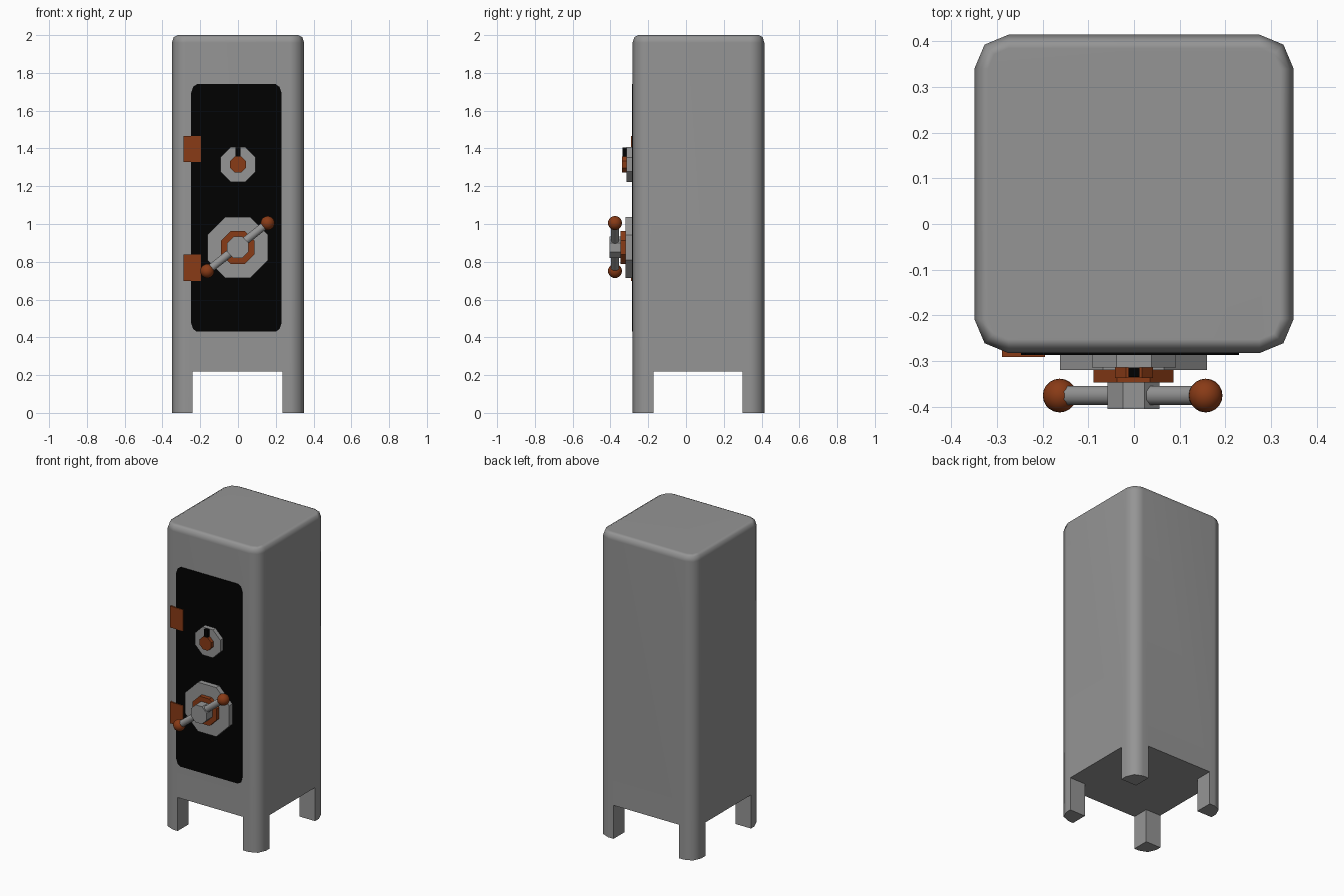
import bpy, bmesh
from math import pi, cos, radians
from mathutils import Vector, Matrix

if "Cube" in bpy.data.objects:
    bpy.data.objects.remove(bpy.data.objects["Cube"])


def material(name, color):
    m = bpy.data.materials.new(name)
    m.diffuse_color = color
    m.use_nodes = True
    m.node_tree.nodes["Principled BSDF"].inputs["Base Color"].default_value = m.diffuse_color
    return m


COPPER = material("copper", (0.25, 0.043, 0.008, 1))
BLACK = material("black", (0.0003, 0.0003, 0.0003, 1))
STEEL = material("dark_steel", (0.3, 0.3, 0.3, 1))


def finish(name, bm, mat, smooth=None):
    bmesh.ops.recalc_face_normals(bm, faces=bm.faces[:])
    me = bpy.data.meshes.new(name)
    bm.to_mesh(me)
    bm.free()
    ob = bpy.data.objects.new(name, me)
    bpy.context.collection.objects.link(ob)
    me.materials.append(mat)
    if smooth:
        smooth_by_angle(ob, smooth)
    return ob


def activate(ob):
    bpy.ops.object.select_all(action='DESELECT')
    ob.select_set(True)
    bpy.context.view_layer.objects.active = ob


def smooth_by_angle(ob, angle):
    activate(ob)
    bpy.ops.object.shade_smooth_by_angle(angle=radians(angle))


def box(name, x, y, z, mat):
    bm = bmesh.new()
    size = Vector((x[1] - x[0], y[1] - y[0], z[1] - z[0]))
    mid = Vector((x[0] + x[1], y[0] + y[1], z[0] + z[1])) / 2
    bmesh.ops.create_cube(bm, size=1, matrix=Matrix.Translation(mid) @ Matrix.Diagonal(size.to_4d()))
    return finish(name, bm, mat)


def rod(name, a, b, radius, mat, smooth=None):
    """Eight-sided rod from a to b, flats facing the axes."""
    a, b = Vector(a), Vector(b)
    d = b - a
    rot = d.to_track_quat('Z', 'Y').to_matrix().to_4x4()
    bm = bmesh.new()
    r = radius / cos(pi / 8)
    bmesh.ops.create_cone(bm, cap_ends=True, segments=8, radius1=r, radius2=r, depth=d.length,
                          matrix=Matrix.Translation((a + b) / 2) @ rot @ Matrix.Rotation(pi / 8, 4, 'Z'))
    return finish(name, bm, mat, smooth)


def rounded_outline(hx, hy, bevel):
    """Rectangle outline whose corners follow a few (dx, dy) insets."""
    pts = []
    for sx, sy in ((1, 1), (-1, 1), (-1, -1), (1, -1)):
        corner = [(sx * (hx - dx), sy * (hy - dy)) for dx, dy in bevel]
        pts += corner if sx * sy > 0 else corner[::-1]
    return pts


def loft(rings):
    bm = bmesh.new()
    loops = [[bm.verts.new(p) for p in ring] for ring in rings]
    for lo, hi in zip(loops, loops[1:]):
        for i in range(len(lo)):
            j = (i + 1) % len(lo)
            bm.faces.new((lo[i], lo[j], hi[j], hi[i]))
    bm.faces.new(loops[0])
    bm.faces.new(loops[-1])
    return bm


# Cabinet shell with softened corners and top
CY = 0.066
rings = []
for z, inset in ((0, 0), (1.96, 0), (1.99, 0.01), (2.0, 0.03)):
    b = 0.075 - inset
    outline = rounded_outline(0.35 - inset, 0.349 - inset,
                              ((0, b), (b * 0.3, b * 0.29), (b, 0)))
    rings.append([(x, y + CY, z) for x, y in outline])
cabinet = finish("cabinet", loft(rings), STEEL)

# Cut the gaps between the four feet
cutters = [box("foot_gap_x", (-0.24, 0.236), (-1, 1), (-0.2, 0.22), STEEL),
           box("foot_gap_y", (-1, 1), (-0.173, 0.3), (-0.2, 0.22), STEEL)]
activate(cabinet)
for c in cutters:
    c.hide_render = True
    mod = cabinet.modifiers.new(c.name, 'BOOLEAN')
    mod.operation, mod.solver, mod.object = 'DIFFERENCE', 'EXACT', c
    bpy.ops.object.modifier_apply(modifier=mod.name)
for c in cutters:
    bpy.data.objects.remove(c)
smooth_by_angle(cabinet, 50)
weighted = cabinet.modifiers.new("even_shading", 'WEIGHTED_NORMAL')
weighted.keep_sharp = True

# Door panel
outline = rounded_outline(0.239, 0.655, ((0, 0.045), (0.01, 0.014), (0.03, 0)))
finish("door", loft([[(x - 0.009, y, z + 1.085) for x, z in outline] for y in (-0.275, -0.287)]), BLACK)

# Hinges
for i, z in enumerate((0.768, 1.397)):
    box(f"hinge_{i + 1}", (-0.289, -0.195), (-0.292, -0.262), (z - 0.07, z + 0.07), COPPER)

# Dial with knob and pointer mark
for name, y0, y1, r, mat in (("dial_plate", -0.28, -0.315, 0.092, STEEL),
                             ("dial_knob", -0.31, -0.338, 0.042, COPPER)):
    rod(name, (0, y0, 1.315), (0, y1, 1.315), r, mat)
box("dial_pointer", (-0.012, 0.012), (-0.335, -0.305), (1.34, 1.405), BLACK)

# Handle base, collar and hub
CX, HZ = -0.001, 0.876
for name, y0, y1, r, mat in (("handle_base", -0.28, -0.32, 0.161, STEEL),
                             ("handle_collar", -0.315, -0.347, 0.088, COPPER),
                             ("handle_hub", -0.34, -0.406, 0.057, STEEL)):
    rod(name, (CX, y0, HZ), (CX, y1, HZ), r, mat)

# Crossbar with ball ends
ends = [Vector((-0.003 + s * 0.16, -0.376, HZ + 0.002 + s * 0.127)) for s in (-1, 1)]
rod("handle_bar", ends[0], ends[1], 0.021, STEEL, 50)
for i, p in enumerate(ends):
    bm = bmesh.new()
    bmesh.ops.create_uvsphere(bm, u_segments=20, v_segments=12, radius=0.037,
                              matrix=Matrix.Translation(p))
    finish(f"handle_ball_{i + 1}", bm, COPPER, 60)
